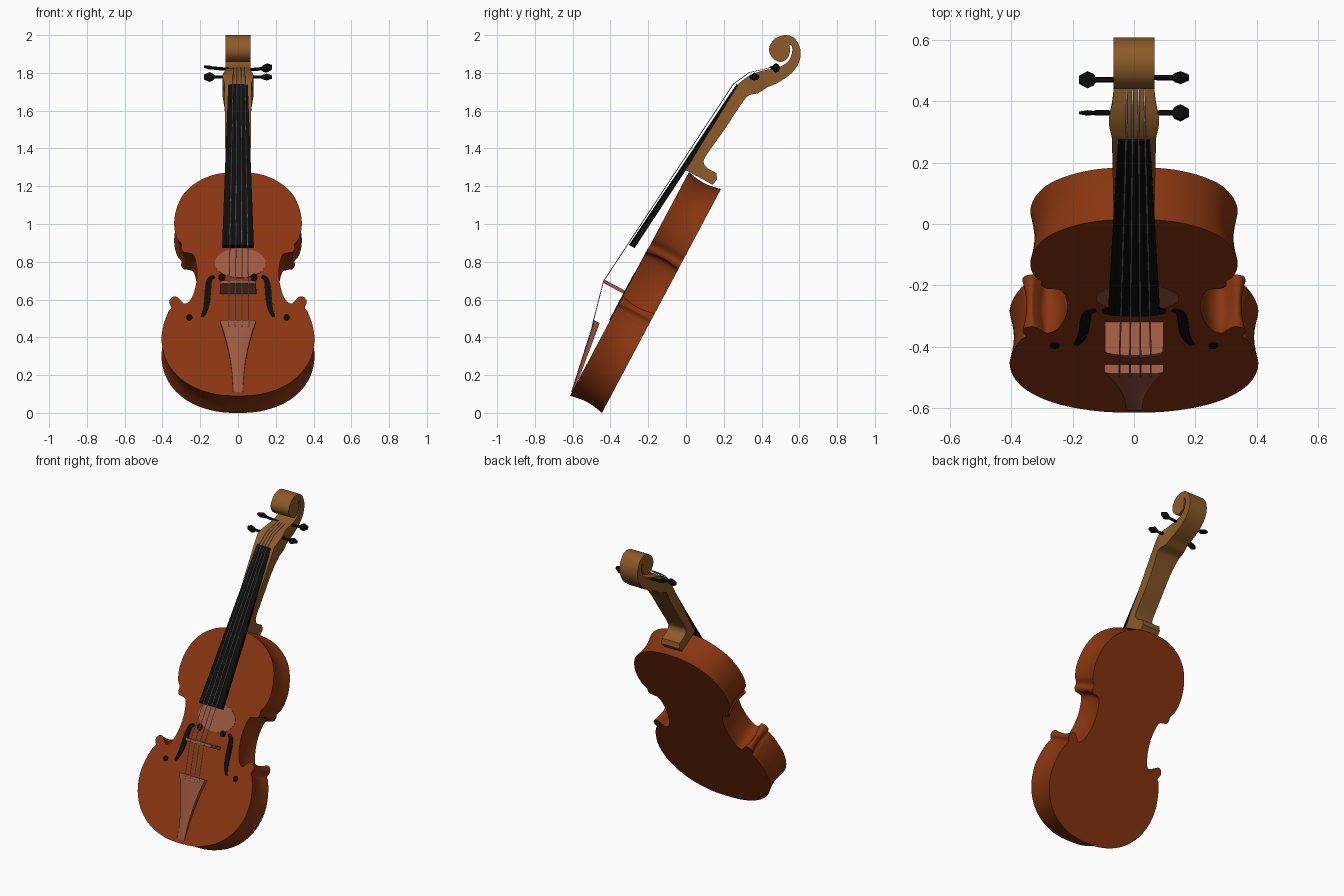
import bpy, bmesh, math
from mathutils import Vector

if "Cube" in bpy.data.objects:
    bpy.data.objects.remove(bpy.data.objects["Cube"])

TILT = math.radians(28)
C, S = math.cos(TILT), math.sin(TILT)


def P(x, s, n):
    """Body frame (across, along, out of the front) to world."""
    return Vector((x, -0.445 + s * S - n * C, s * C + n * S))


def material(name, rgb):
    m = bpy.data.materials.new(name)
    m.diffuse_color = (*rgb, 1)
    m.use_nodes = True
    m.node_tree.nodes["Principled BSDF"].inputs["Base Color"].default_value = m.diffuse_color
    return m


VARNISH = material("red_brown_varnish", (0.25, 0.037, 0.005))
MAPLE = material("maple", (0.27, 0.104, 0.021))
PALE = material("pale_wood", (0.34, 0.10, 0.053))
EBONY = material("ebony", (0.004, 0.004, 0.004))
STEEL = material("steel", (0.5, 0.5, 0.52))


def spline(pts, k=4, closed=False):
    """Catmull-Rom curve through 2D points."""
    n, out = len(pts), []
    v = [Vector(p) for p in pts]
    get = (lambda i: v[i % n]) if closed else (lambda i: v[max(0, min(n - 1, i))])
    for i in range(n if closed else n - 1):
        a, b, c, d = (get(i + j) for j in (-1, 0, 1, 2))
        for j in range(k):
            t = j / k
            out.append(0.5 * (2 * b + (c - a) * t + (2 * a - 5 * b + 4 * c - d) * t * t
                              + (3 * b - a - 3 * c + d) * t ** 3))
    if not closed:
        out.append(v[-1])
    return out


def loft(name, rings, mat, angle=35):
    """Skin a stack of equal closed rings and cap the ends."""
    bm = bmesh.new()
    rows = [[bm.verts.new(p) for p in r] for r in rings]
    m = len(rows[0])
    for a, b in zip(rows, rows[1:]):
        for i in range(m):
            j = (i + 1) % m
            bm.faces.new((a[i], a[j], b[j], b[i]))
    caps = [bm.faces.new(rows[0][::-1]), bm.faces.new(rows[-1])]
    bmesh.ops.recalc_face_normals(bm, faces=bm.faces)
    if m > 4:
        bmesh.ops.triangulate(bm, faces=caps)
    me = bpy.data.meshes.new(name)
    bm.to_mesh(me)
    bm.free()
    me.materials.append(mat)
    ob = bpy.data.objects.new(name, me)
    bpy.context.collection.objects.link(ob)
    bpy.ops.object.select_all(action='DESELECT')
    ob.select_set(True)
    bpy.context.view_layer.objects.active = ob
    bpy.ops.object.shade_smooth_by_angle(angle=math.radians(angle))
    return ob


def plate(name, outline, n0, n1, mat):
    return loft(name, [[P(x, s, n) for x, s in outline] for n in (n0, n1)], mat)


def oval(cx, cs, rx, rs, k=24):
    return [(cx + rx * math.cos(2 * math.pi * i / k), cs + rs * math.sin(2 * math.pi * i / k))
            for i in range(k)]


# Body: half outline mirrored, ribs slightly hollowed
half = [(0.12, 0.010), (0.24, 0.055), (0.33, 0.13), (0.385, 0.225), (0.405, 0.334),
        (0.393, 0.43), (0.368, 0.505), (0.352, 0.53), (0.364, 0.558), (0.354, 0.588),
        (0.328, 0.596), (0.305, 0.575), (0.283, 0.553), (0.252, 0.575), (0.228, 0.64),
        (0.217, 0.72), (0.221, 0.79), (0.236, 0.845), (0.262, 0.857), (0.288, 0.862),
        (0.302, 0.885), (0.300, 0.91), (0.325, 0.95), (0.338, 1.03), (0.325, 1.125),
        (0.285, 1.215), (0.215, 1.283), (0.12, 1.328)]
outline = spline([(0, 0)] + half + [(0, 1.342)] + [(-x, s) for x, s in reversed(half)], 5, True)
normals = []
for i in range(len(outline)):
    t = (outline[(i + 1) % len(outline)] - outline[i - 1]).normalized()
    normals.append(Vector((t.y, -t.x)))
rings = []
for i in range(7):
    t = i / 6
    inset = 0.014 * math.sin(math.pi * t)
    rings.append([P(*(p - q * inset), 0.192 * t) for p, q in zip(outline, normals)])
loft("body", rings, VARNISH)

# Pale patch on the front plate between bridge and fingerboard
plate("front_patch", oval(0.012, 0.795, 0.135, 0.088, 32), 0.190, 0.1945, PALE)

# Sound holes: curved slot with a round eye at each end
path = spline([(0.125, 0.715), (0.148, 0.70), (0.158, 0.65), (0.163, 0.58), (0.172, 0.52), (0.19, 0.475)], 4)
for side, tag in ((-1, "left"), (1, "right")):
    inner, outer = [], []
    for i, p in enumerate(path):
        d = (path[min(i + 1, len(path) - 1)] - path[max(i - 1, 0)]).normalized()
        w = 0.007 + 0.010 * math.sin(math.pi * i / (len(path) - 1))
        q = Vector((-d.y, d.x)) * w
        inner.append(p + q)
        outer.append(p - q)
    slot = [(side * p.x, p.y) for p in inner + outer[::-1]]
    plate("sound_hole_" + tag, slot, 0.190, 0.197, EBONY)
    plate("sound_hole_upper_eye_" + tag, oval(side * 0.085, 0.71, 0.019, 0.021), 0.190, 0.197, EBONY)
    plate("sound_hole_lower_eye_" + tag, oval(side * 0.258, 0.47, 0.016, 0.018), 0.190, 0.197, EBONY)

# Bridge: thin upright board with a gently arched top
bridge = [(-0.095, 0.19), (0.097, 0.19)] + [
    (0.095 * math.cos(a), 0.300 + 0.016 * math.sin(a)) for a in (math.pi * i / 8 for i in range(9))]
loft("bridge", [[P(x, s, n) for x, n in bridge] for s in (0.611, 0.629)], PALE)

# Tailpiece: narrow at the end button, flaring toward the bridge
rings = []
for i in range(9):
    t = i / 8
    w = 0.026 + 0.010 * t + 0.060 * t ** 2.2
    s, top, th = 0.022 + 0.392 * t, 0.196 + 0.072 * t, 0.014 + 0.020 * t
    rings.append([P(-w, s, top - th), P(w, s, top - th), P(w, s, top - 0.004),
                  P(w * 0.8, s, top), P(-w * 0.8, s, top), P(-w, s, top - 0.004)])
loft("tailpiece", rings, PALE)

# Fingerboard
rings = []
for s, w, top, th in ((0.852, 0.084, 0.291, 0.034), (1.872, 0.052, 0.188, 0.026)):
    arch = [P(w * math.cos(a), s, top - 0.008 + 0.008 * math.sin(a))
            for a in (math.pi * i / 8 for i in range(9))]
    rings.append([P(-w, s, top - th), P(w, s, top - th)] + arch)
loft("fingerboard", rings, EBONY)

# Neck, pegbox and scroll: one side profile (y, z) given width
profile = [Vector(p) for p in ((0.0, 1.285), (0.14, 1.208), (0.165, 1.235))] + spline([
    (0.16, 1.27), (0.115, 1.295), (0.095, 1.32), (0.105, 1.36), (0.20, 1.495), (0.30, 1.645),
    (0.335, 1.682), (0.38, 1.692), (0.43, 1.723), (0.49, 1.75), (0.56, 1.80), (0.60, 1.86),
    (0.605, 1.925), (0.575, 1.983), (0.525, 2.0), (0.47, 1.98), (0.44, 1.93), (0.453, 1.885),
    (0.495, 1.858), (0.535, 1.875), (0.551, 1.915), (0.548, 1.945), (0.559, 1.945),
    (0.562, 1.91), (0.542, 1.862), (0.49, 1.83), (0.40, 1.81), (0.335, 1.785), (0.28, 1.745)], 4)


def neck_width(y, z):
    return 0.066 + 0.016 * math.exp(-((y - 0.335) / 0.055) ** 2)


loft("neck_and_scroll", [[(side * neck_width(y, z), y, z) for y, z in profile] for side in (-1, 1)], MAPLE)

# Pegs: tapered shaft with a flattened hexagonal head (side, y, z, slope, head y, head z)
for num, (side, y, z, slope, hy, hz) in enumerate((
        (-1, 0.47, 1.815, 0.15, 0.028, 0.011), (-1, 0.362, 1.778, 0.0, 0.009, 0.026),
        (1, 0.477, 1.812, 0.15, 0.021, 0.025), (1, 0.362, 1.778, 0.0, 0.028, 0.018))):
    rings = []
    for x, ry, rz in ((0.0, 0.008, 0.008), (0.125, 0.009, 0.009), (0.132, hy * 0.7, hz * 0.7),
                      (0.152, hy, hz), (0.180, hy * 0.45, hz * 0.5)):
        rings.append([(side * x, y + ry * math.cos(a), z + slope * max(0, x - 0.06) + rz * math.sin(a))
                      for a in (math.pi * i / 4 for i in range(8))])
    loft("peg_%d" % (num + 1), rings, EBONY)

# Strings: tailpiece, bridge, nut, pegbox
for i in range(4):
    xb, xn = -0.047 + 0.034 * i, -0.026 + 0.021 * i
    rings = []
    for x, s, n in ((xb, 0.38, 0.262), (xb, 0.414, 0.270), (xb, 0.62, 0.320), (xn, 1.865, 0.203),
                    (xn * 0.95, 1.956, 0.158), (xn * 0.9, 2.035, 0.068)):
        rings.append([P(x + 0.0028 * math.cos(a), s, n + 0.0028 * math.sin(a))
                      for a in (math.pi * j / 3 for j in range(6))])
    loft("string_%d" % (i + 1), rings, STEEL, 70)
